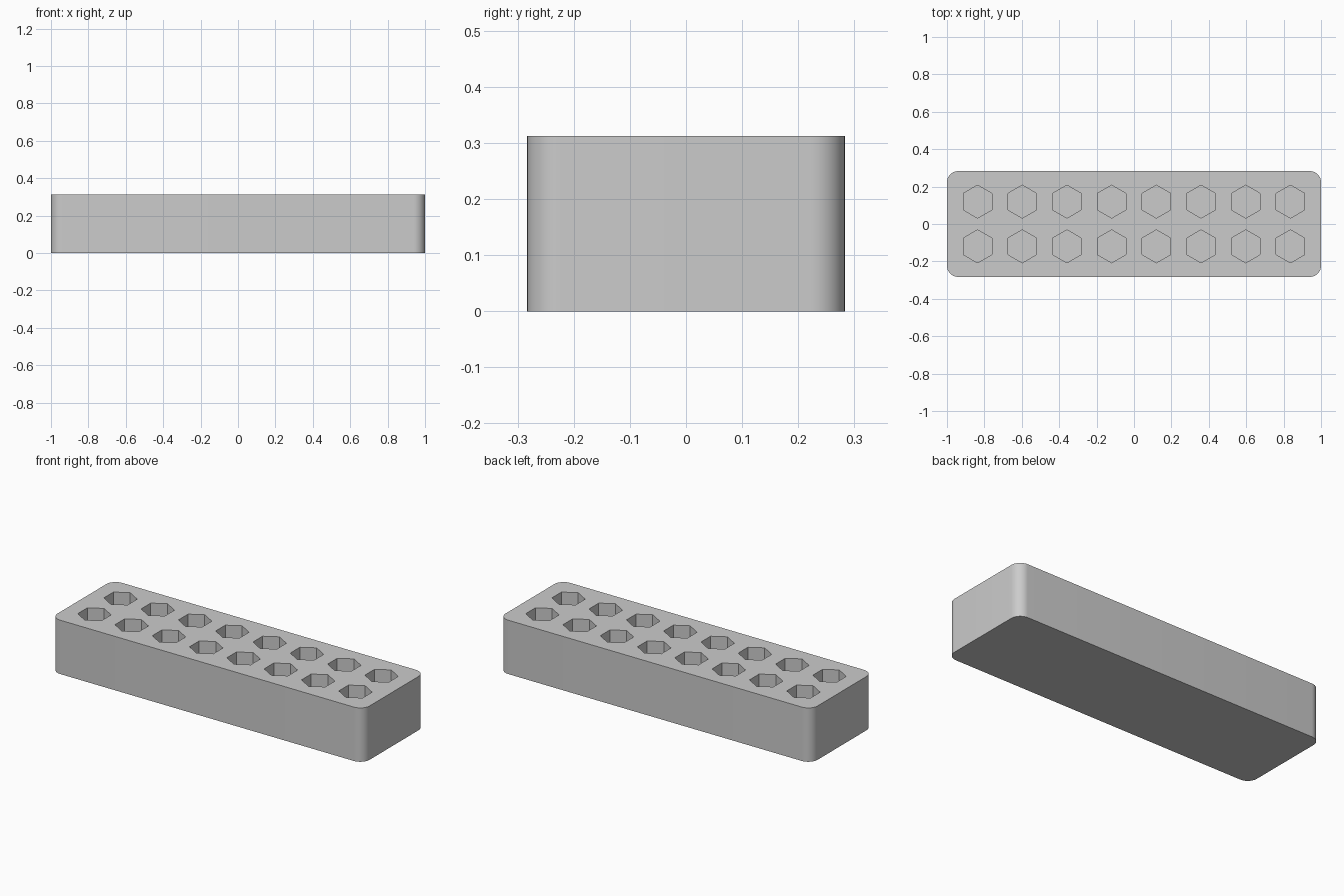
import bpy, bmesh, math

LENGTH, WIDTH, HEIGHT = 2.0, 0.566, 0.312
CORNER = 0.06
PITCH, HEX_RADIUS, DEPTH = 0.239, 0.088, 0.24

cube = bpy.data.objects.get("Cube")
if cube:
    bpy.data.objects.remove(cube, do_unlink=True)

grey = bpy.data.materials.new("light_grey")
grey.use_nodes = True
colour = (0.6, 0.6, 0.6, 1)
grey.diffuse_color = colour
grey.node_tree.nodes["Principled BSDF"].inputs["Base Color"].default_value = colour


def prism(bm, outline, bottom, top):
    """Extrude a closed outline from bottom to top."""
    face = bm.faces.new([bm.verts.new((x, y, bottom)) for x, y in outline])
    moved = bmesh.ops.extrude_face_region(bm, geom=[face])["geom"]
    verts = [v for v in moved if isinstance(v, bmesh.types.BMVert)]
    bmesh.ops.translate(bm, verts=verts, vec=(0, 0, top - bottom))


def finish(name, bm):
    bmesh.ops.recalc_face_normals(bm, faces=bm.faces[:])
    mesh = bpy.data.meshes.new(name)
    bm.to_mesh(mesh)
    bm.free()
    mesh.materials.append(grey)
    obj = bpy.data.objects.new(name, mesh)
    bpy.context.collection.objects.link(obj)
    return obj


# Rounded block
outline = []
for quarter, (sx, sy) in enumerate([(1, 1), (-1, 1), (-1, -1), (1, -1)]):
    for step in range(13):
        a = math.pi / 2 * (quarter + step / 12)
        outline.append((sx * (LENGTH / 2 - CORNER) + CORNER * math.cos(a),
                        sy * (WIDTH / 2 - CORNER) + CORNER * math.sin(a)))
bm = bmesh.new()
prism(bm, outline, 0, HEIGHT)
block = finish("holder_block", bm)

# Two rows of eight hexagonal sockets
bm = bmesh.new()
for row in range(2):
    for col in range(8):
        cx, cy = (col - 3.5) * PITCH, (row - 0.5) * PITCH
        hexagon = [(cx + HEX_RADIUS * math.sin(i * math.pi / 3),
                    cy + HEX_RADIUS * math.cos(i * math.pi / 3)) for i in range(6)]
        prism(bm, hexagon, HEIGHT - DEPTH, HEIGHT + 0.1)
cutter = finish("socket_cutter", bm)
cutter.hide_render = True

cut = block.modifiers.new("sockets", "BOOLEAN")
cut.operation = "DIFFERENCE"
cut.solver = "EXACT"
cut.object = cutter

# Apply the cut and smooth only the rounded corners
bpy.ops.object.select_all(action="DESELECT")
block.select_set(True)
bpy.context.view_layer.objects.active = block
bpy.ops.object.modifier_apply(modifier=cut.name)
bpy.data.objects.remove(cutter, do_unlink=True)
bpy.ops.object.shade_smooth_by_angle(angle=math.radians(30))
